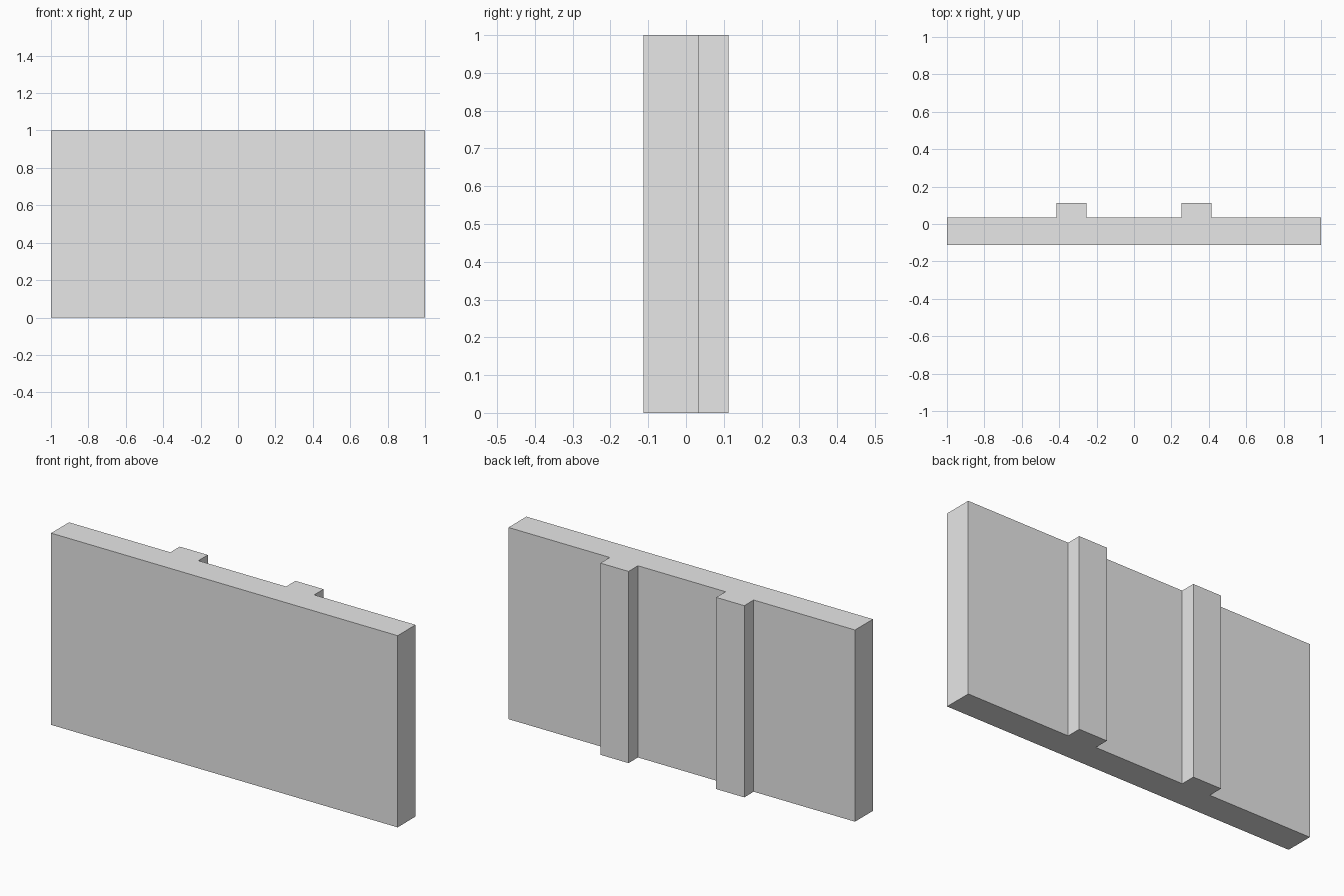
import bpy
import bmesh

if "Cube" in bpy.data.objects:
    bpy.data.objects.remove(bpy.data.objects["Cube"], do_unlink=True)

HEIGHT = 1.0
HALF_LENGTH = 1.0
FRONT, BACK, RIB_BACK = -0.1125, 0.035, 0.1125
RIB_INNER, RIB_OUTER = 0.253, 0.415

# Plain light grey
grey = bpy.data.materials.new("light_grey")
grey.use_nodes = True
colour = (0.8, 0.8, 0.8, 1)
grey.diffuse_color = colour
grey.node_tree.nodes["Principled BSDF"].inputs["Base Color"].default_value = colour

# Plan outline of one half, mirrored for the other
half = [(HALF_LENGTH, FRONT), (HALF_LENGTH, BACK),
        (RIB_OUTER, BACK), (RIB_OUTER, RIB_BACK),
        (RIB_INNER, RIB_BACK), (RIB_INNER, BACK)]
outline = half + [(-x, y) for x, y in reversed(half)]

# Wall panel with two upright ribs on its back, raised from the outline
bm = bmesh.new()
base = bm.faces.new([bm.verts.new((x, y, 0)) for x, y in outline])
raised = bmesh.ops.extrude_face_region(bm, geom=[base], use_keep_orig=True)
top_verts = [g for g in raised["geom"] if isinstance(g, bmesh.types.BMVert)]
bmesh.ops.translate(bm, verts=top_verts, vec=(0, 0, HEIGHT))
bmesh.ops.recalc_face_normals(bm, faces=bm.faces)

mesh = bpy.data.meshes.new("ribbed_wall_panel")
bm.to_mesh(mesh)
bm.free()
mesh.materials.append(grey)
panel = bpy.data.objects.new("ribbed_wall_panel", mesh)
bpy.context.collection.objects.link(panel)
